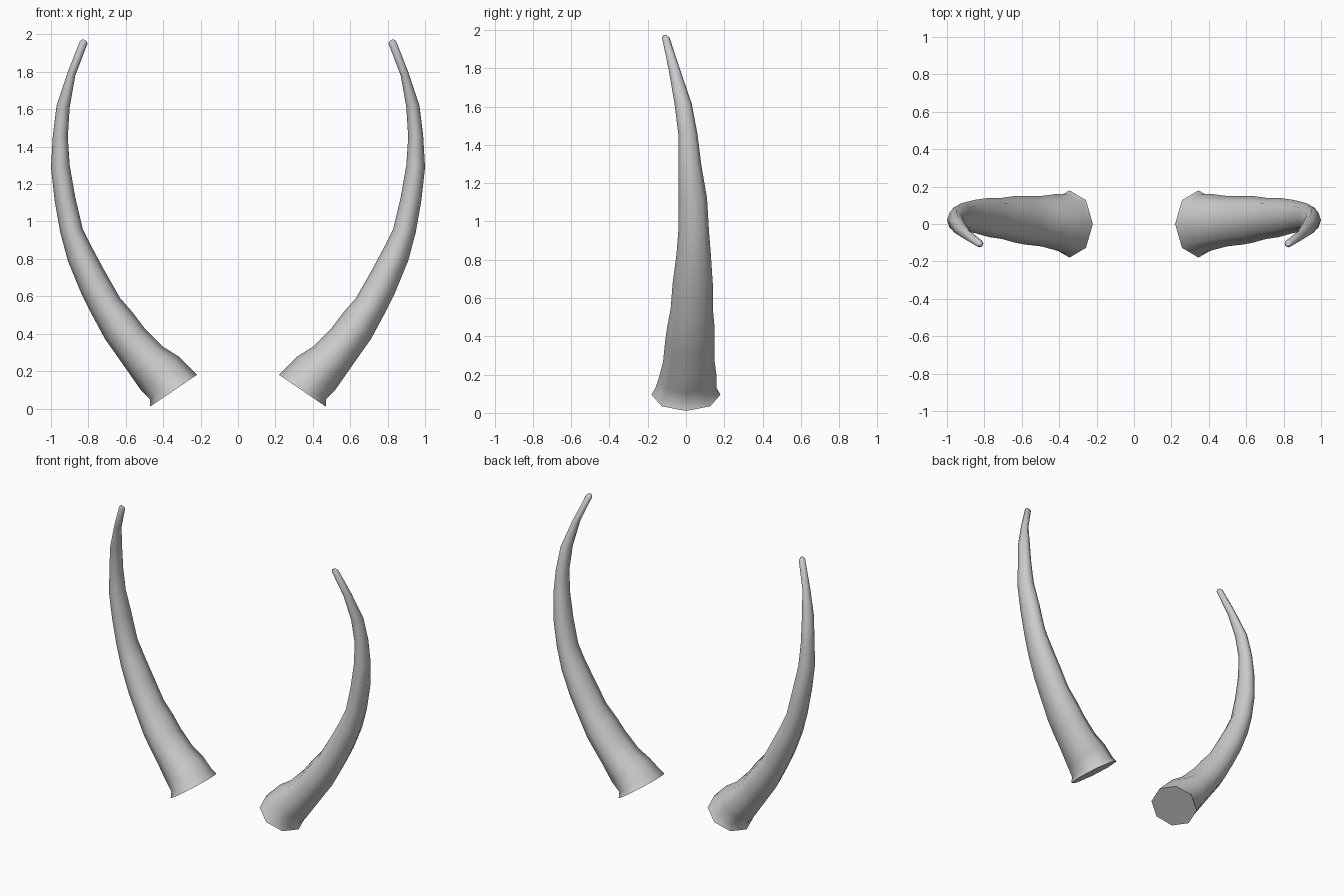
import bpy
import bmesh
import math
from mathutils import Vector

cube = bpy.data.objects.get("Cube")
if cube:
    bpy.data.objects.remove(cube, do_unlink=True)

# Single grey horn colour
grey = bpy.data.materials.new("horn grey")
grey.use_nodes = True
colour = (0.6, 0.6, 0.6, 1)
grey.diffuse_color = colour
grey.node_tree.nodes["Principled BSDF"].inputs["Base Color"].default_value = colour

# Cross-sections: inner x, inner z, outer x, outer z, front y, back y
SECTIONS = [
    (.22, .18, .47, .01, -.18, .18),
    (.25, .21, .47, .05, -.16, .16),
    (.32, .28, .52, .1, -.14, .16),
    (.4, .33, .59, .2, -.12, .15),
    (.5, .43, .66, .3, -.11, .15),
    (.56, .51, .71, .37, -.1, .15),
    (.63, .59, .78, .5, -.08, .14),
    (.71, .73, .84, .62, -.07, .14),
    (.78, .86, .91, .79, -.05, .13),
    (.83, .96, .95, .94, -.04, .12),
    (.87, 1.13, .98, 1.11, -.04, .11),
    (.9, 1.3, 1, 1.29, -.04, .08),
    (.91, 1.45, .99, 1.46, -.04, .06),
    (.9, 1.61, .97, 1.62, -.06, .03),
    (.87, 1.78, .91, 1.8, -.09, -.03),
    (.805, 1.95, .845, 1.965, -.125, -.085),
    (.81, 1.965, .83, 1.975, -.12, -.1),
]
SIDES = 8


def make_horn(name, side):
    """Loft octagonal rings along the curved horn and cap both ends."""
    bm = bmesh.new()
    rings = []
    for inner_x, inner_z, outer_x, outer_z, front, back in SECTIONS:
        inner = Vector((inner_x, 0, inner_z))
        outer = Vector((outer_x, 0, outer_z))
        centre = (inner + outer) / 2 + Vector((0, (front + back) / 2, 0))
        across = (outer - inner) / 2
        depth = Vector((0, (back - front) / 2, 0))
        ring = []
        for i in range(SIDES):
            angle = math.tau * i / SIDES
            point = centre + across * math.cos(angle) + depth * math.sin(angle)
            point.x *= side
            ring.append(bm.verts.new(point))
        rings.append(ring)
    for low, high in zip(rings, rings[1:]):
        for i in range(SIDES):
            j = (i + 1) % SIDES
            bm.faces.new((low[i], low[j], high[j], high[i]))
    bm.faces.new(rings[0])
    bm.faces.new(rings[-1])
    bmesh.ops.recalc_face_normals(bm, faces=bm.faces)
    mesh = bpy.data.meshes.new(name)
    bm.to_mesh(mesh)
    bm.free()
    mesh.materials.append(grey)
    horn = bpy.data.objects.new(name, mesh)
    bpy.context.collection.objects.link(horn)
    # Smooth sides with a crisp base edge
    bpy.ops.object.select_all(action="DESELECT")
    horn.select_set(True)
    bpy.context.view_layer.objects.active = horn
    bpy.ops.object.shade_smooth_by_angle(angle=math.radians(60))


# Mirrored pair
make_horn("left_horn", 1)
make_horn("right_horn", -1)
